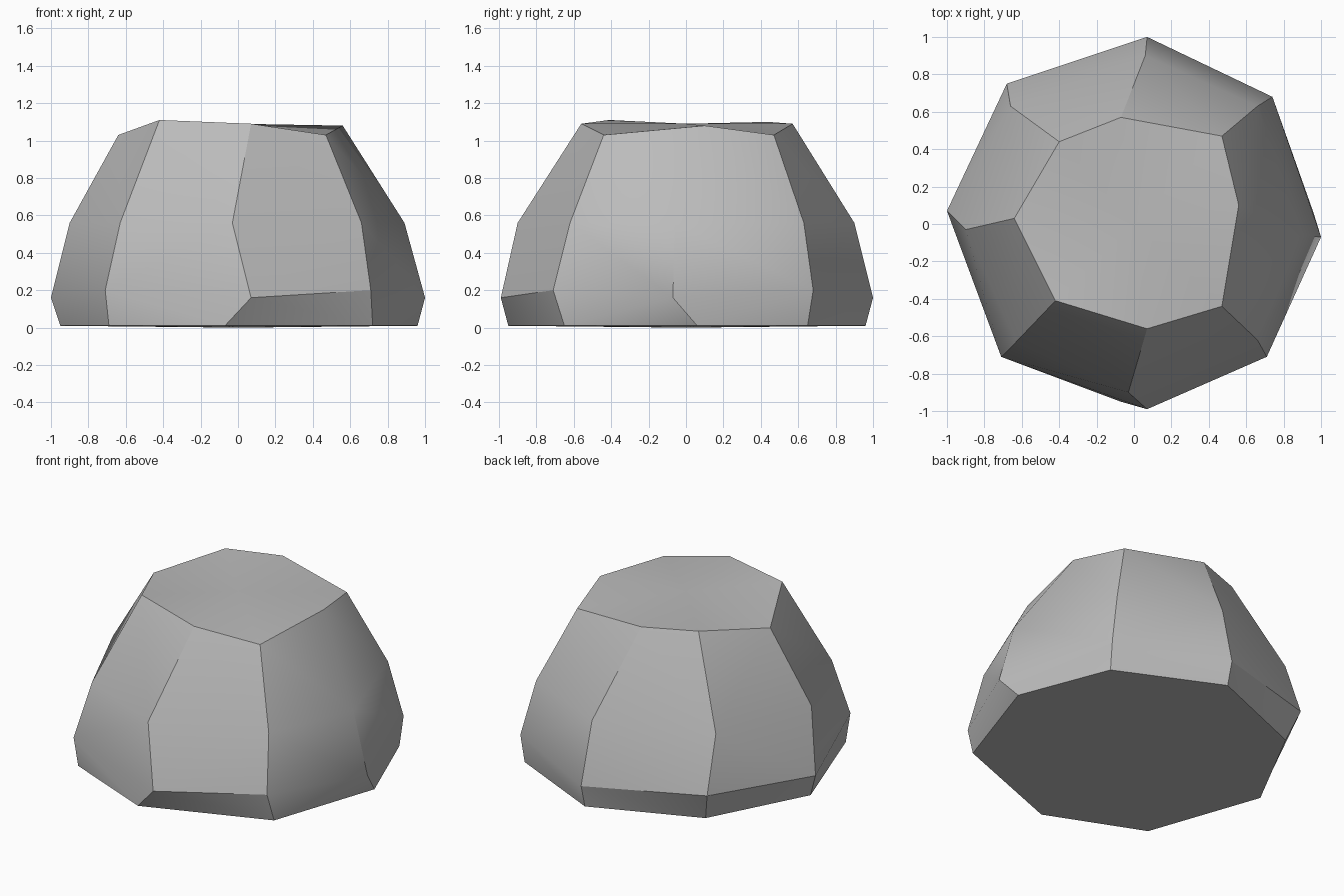
import bpy, bmesh
from math import radians

old = bpy.data.objects.get("Cube")
if old:
    bpy.data.objects.remove(old, do_unlink=True)

# Stone colour
stone = bpy.data.materials.new("stone grey")
stone.use_nodes = True
grey = (0.5, 0.5, 0.5, 1)
stone.diffuse_color = grey
bsdf = stone.node_tree.nodes["Principled BSDF"]
bsdf.inputs["Base Color"].default_value = grey
bsdf.inputs["Roughness"].default_value = 0.9

# Eight-sided irregular cross-sections, counter-clockwise from +x
base = [(.96, .06), (.73, .65), (.07, .96), (-.62, .68),
        (-.95, .05), (-.69, -.69), (-.07, -.95), (.72, -.65)]
belly = [(1, -.07), (.74, .68), (.07, 1), (-.68, .75),
         (-1, .07), (-.71, -.71), (.07, -.99), (.71, -.71)]
shoulder = [(.89, -.06), (.66, .63), (.06, .9), (-.66, .63),
            (-.9, -.03), (-.63, -.63), (-.03, -.9), (.66, -.62)]
crown = [(.56, .1), (.47, .47), (-.07, .57), (-.4, .44),
         (-.64, .03), (-.42, -.41), (.07, -.56), (.47, -.44)]
crown_heights = [1.08, 1.03, 1.09, 1.1, 1.03, 1.11, 1.09, 1.03]

bm = bmesh.new()


def ring(points, heights):
    return [bm.verts.new((x, y, z)) for (x, y), z in zip(points, heights)]


rings = [ring(base, [.01] * 8), ring(belly, [.16, .2] * 4),
         ring(shoulder, [.56] * 8), ring(crown, crown_heights)]

# Side bands, split along their shorter diagonals
for low, high in zip(rings, rings[1:]):
    for i in range(8):
        j = (i + 1) % 8
        bm.faces.new((low[i], low[j], high[j], high[i]))
bmesh.ops.triangulate(bm, faces=bm.faces[:], quad_method='SHORT_EDGE')

# Underside and top, each a shallow fan
bottom_centre = bm.verts.new((0, 0, 0))
top_centre = bm.verts.new((0, 0, 1.09))
for i in range(8):
    j = (i + 1) % 8
    bm.faces.new((rings[0][j], rings[0][i], bottom_centre))
    bm.faces.new((rings[-1][i], rings[-1][j], top_centre))
bmesh.ops.recalc_face_normals(bm, faces=bm.faces[:])

mesh = bpy.data.meshes.new("boulder")
bm.to_mesh(mesh)
bm.free()
mesh.materials.append(stone)
boulder = bpy.data.objects.new("boulder", mesh)
bpy.context.collection.objects.link(boulder)

# Soft shading with crisp facet edges
bpy.ops.object.select_all(action='DESELECT')
boulder.select_set(True)
bpy.context.view_layer.objects.active = boulder
bpy.ops.object.shade_smooth_by_angle(angle=radians(30))
